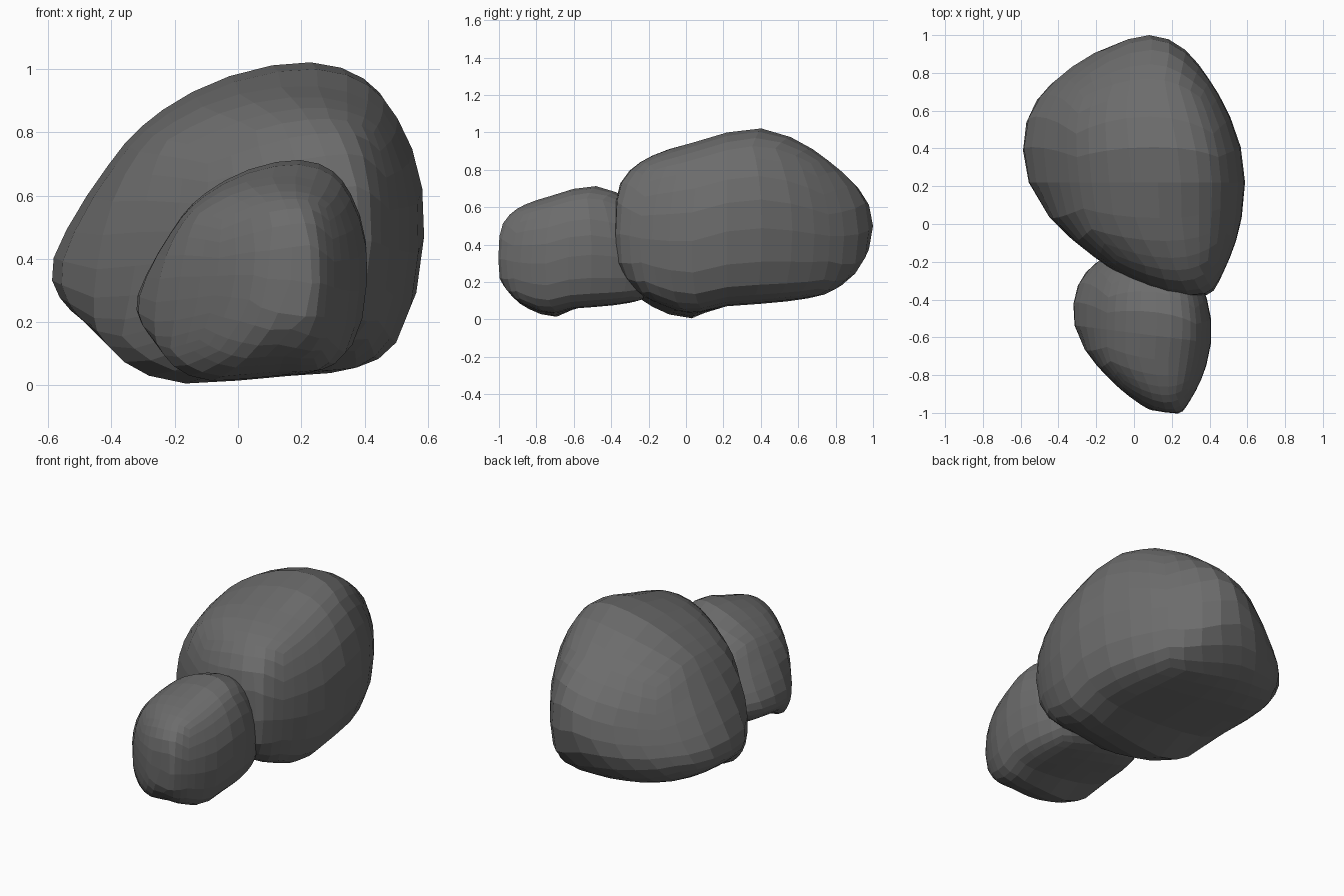
import bpy
import bmesh
import math
from mathutils import Matrix, Vector

if "Cube" in bpy.data.objects:
    bpy.data.objects.remove(bpy.data.objects["Cube"], do_unlink=True)

# Stone colour
stone = bpy.data.materials.new("dark_grey_stone")
stone.use_nodes = True
colour = (0.15, 0.15, 0.15, 1)
stone.diffuse_color = colour
shader = next(n for n in stone.node_tree.nodes if n.type == 'BSDF_PRINCIPLED')
shader.inputs["Base Color"].default_value = colour
shader.inputs["Roughness"].default_value = 0.9


def unit_section(points):
    """Scale an outline into the unit square."""
    xs, zs = zip(*points)
    return [Vector(((x - min(xs)) / (max(xs) - min(xs)),
                    (z - min(zs)) / (max(zs) - min(zs)))) for x, z in points]


# Cross-sections (x, z), evenly spaced in angle and starting at the left side
FRONT_SECTION = unit_section((
    (.565, .42), (.545, .66), (.45, .85), (.31, .93),
    (.13, .945), (-.08, .9), (-.26, .79), (-.37, .655),
    (-.425, .49), (-.435, .31), (-.41, .155), (-.34, .05),
    (-.18, 0), (.1, .03), (.37, .055), (.51, .17)))
BACK_SECTION = unit_section((
    (.585, .46), (.56, .71), (.455, .92), (.31, 1.01),
    (.12, 1.01), (-.1, .94), (-.3, .81), (-.43, .645),
    (-.54, .465), (-.59, .32), (-.53, .2), (-.38, .105),
    (-.17, .06), (.11, .035), (.385, .06), (.53, .175)))

# Stations from front to back: y, min x, max x, min z, max z
STATIONS = [Vector(p) for p in (
    (-.38, .28, .28, .47, .47),
    (-.375, .15, .39, .31, .63),
    (-.34, .06, .43, .22, .75),
    (-.245, -.11, .478, .11, .84),
    (-.12, -.28, .53, .04, .9),
    (.02, -.435, .568, 0, .94),
    (.22, -.56, .588, .065, .992),
    (.42, -.59, .562, .085, 1.01),
    (.61, -.545, .49, .105, .942),
    (.77, -.41, .395, .145, .835),
    (.9, -.22, .295, .24, .725),
    (.975, -.05, .19, .36, .62),
    (1, .08, .08, .5, .5))]


def spline(points, s, closed=False):
    """Smooth curve through the points at parameter s, in point steps."""
    n = len(points)
    i = math.floor(s)
    f = s - i
    a, b, c, d = [points[k % n if closed else min(max(k, 0), n - 1)]
                  for k in range(i - 1, i + 3)]
    return b + (c - a) * (f / 2) + (a * 2 - b * 5 + c * 4 - d) * (f * f / 2) \
        + (b * 3 - a - c * 3 + d) * (f ** 3 / 2)


def boulder_point(co):
    """Carry a point of the unit sphere onto the boulder."""
    latitude = math.acos(max(-1, min(1, -co.y))) / math.pi
    s = latitude * (len(STATIONS) - 1)
    y, x0, x1, z0, z1 = spline(STATIONS, s)
    # The outline changes from the full front one to the slanted back one
    turn = math.atan2(co.z, co.x) / math.tau * len(BACK_SECTION)
    blend = max(0, min(1, (s - 4.5) / 2))
    blend = blend * blend * (3 - 2 * blend)
    u, v = spline(FRONT_SECTION, turn, closed=True).lerp(
        spline(BACK_SECTION, turn, closed=True), blend)
    return Vector((x0 + u * (x1 - x0), y, z0 + v * (z1 - z0)))


def make_boulder(name, matrix):
    bm = bmesh.new()
    bmesh.ops.create_cube(bm, size=2)
    bmesh.ops.subdivide_edges(bm, edges=bm.edges[:], cuts=7, use_grid_fill=True)
    for vert in bm.verts:
        vert.co = matrix @ boulder_point(vert.co.normalized())
    bmesh.ops.recalc_face_normals(bm, faces=bm.faces[:])
    mesh = bpy.data.meshes.new(name)
    bm.to_mesh(mesh)
    bm.free()
    mesh.materials.append(stone)
    obj = bpy.data.objects.new(name, mesh)
    bpy.context.scene.collection.objects.link(obj)


# Large boulder behind, smaller turned copy in front
make_boulder("large_boulder", Matrix.Identity(4))
make_boulder("small_boulder",
             Matrix.Translation((.02, -.726, .01))
             @ Matrix.Diagonal((.636, .66, .688, 1))
             @ Matrix.Rotation(math.radians(-7), 4, 'Z'))
